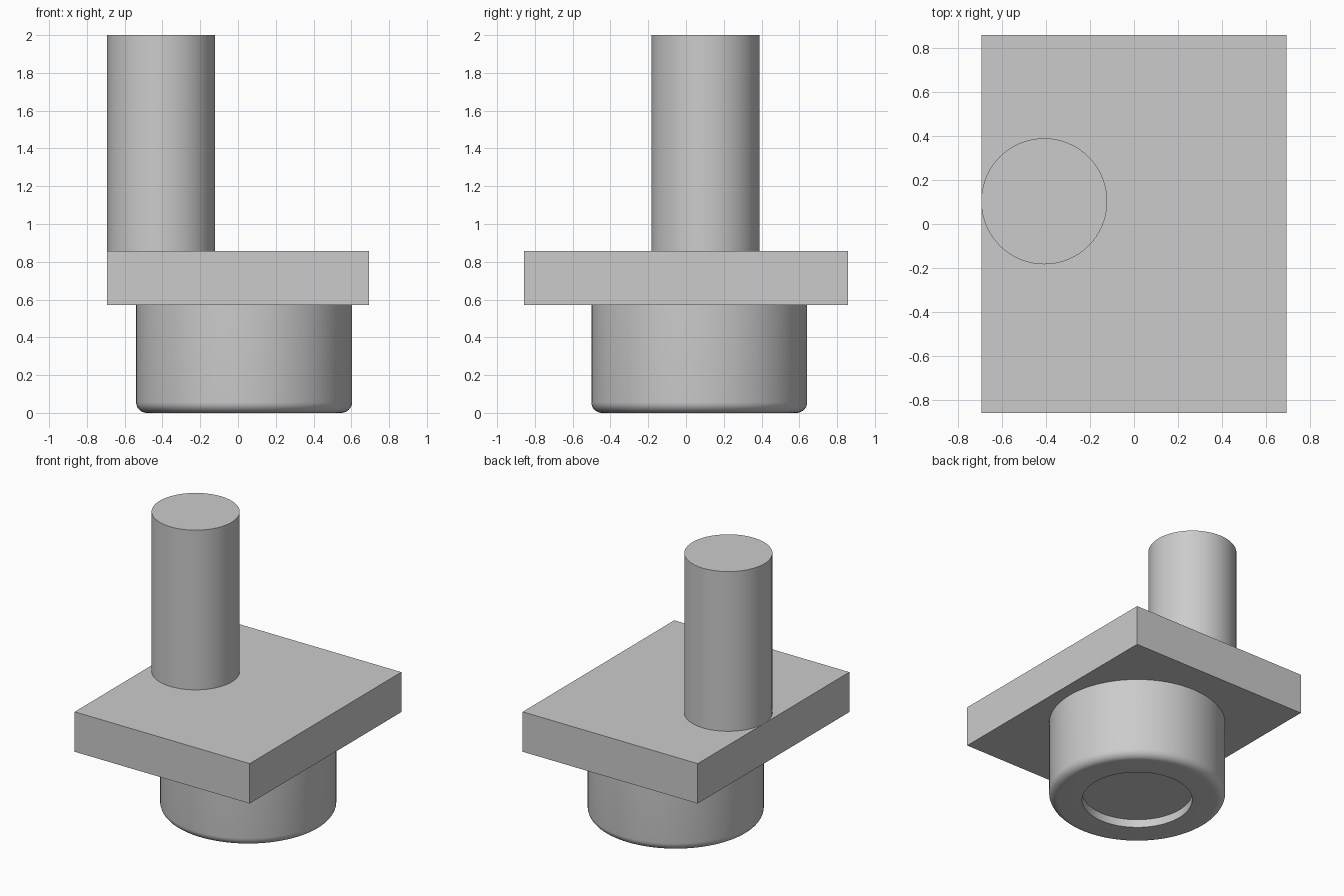
import bpy
import bmesh
import math

cube = bpy.data.objects.get("Cube")
if cube:
    bpy.data.objects.remove(cube, do_unlink=True)

U = 2 / 35  # base unit: every main size is a multiple of it

grey = bpy.data.materials.new("light_grey")
grey.use_nodes = True
colour = (0.6, 0.6, 0.6, 1)
grey.diffuse_color = colour
grey.node_tree.nodes["Principled BSDF"].inputs["Base Color"].default_value = colour


def add_object(name, bm, location, smooth=False):
    bmesh.ops.recalc_face_normals(bm, faces=bm.faces)
    mesh = bpy.data.meshes.new(name)
    bm.to_mesh(mesh)
    bm.free()
    obj = bpy.data.objects.new(name, mesh)
    bpy.context.collection.objects.link(obj)
    obj.location = location
    mesh.materials.append(grey)
    if smooth:
        bpy.ops.object.select_all(action='DESELECT')
        obj.select_set(True)
        bpy.context.view_layer.objects.active = obj
        bpy.ops.object.shade_smooth_by_angle(angle=math.radians(30))
    return obj


def lathe(name, profile, location, sides=96):
    """Revolve (radius, z) points about z; the ends on the axis close the solid."""
    bm = bmesh.new()
    verts = [bm.verts.new((r, 0, z)) for r, z in profile]
    edges = [bm.edges.new(pair) for pair in zip(verts, verts[1:])]
    bmesh.ops.spin(bm, geom=verts + edges, cent=(0, 0, 0), axis=(0, 0, 1),
                   angle=math.tau, steps=sides, use_duplicate=False)
    bmesh.ops.remove_doubles(bm, verts=bm.verts, dist=1e-5)
    return add_object(name, bm, location, smooth=True)


# Round boss with a filleted lower rim and a shallow recess underneath
boss_r, boss_h, fillet = 10 * U, 10 * U, U
rim = []
for i in range(9):
    a = math.pi / 2 * i / 8
    rim.append((boss_r - fillet + fillet * math.sin(a), fillet - fillet * math.cos(a)))
recess_r, recess_depth = 6.25 * U, U
boss_profile = [(0, recess_depth), (recess_r, recess_depth), (recess_r, 0)]
boss_profile += rim + [(boss_r, boss_h), (0, boss_h)]
lathe("round_boss", boss_profile, (0.032, 0.07, 0))

# Rectangular plate
plate_h = 5 * U
bm = bmesh.new()
bmesh.ops.create_cube(bm, size=1)
bmesh.ops.scale(bm, vec=(1.386, 30 * U, plate_h), verts=bm.verts)
add_object("plate", bm, (0, 0, boss_h + plate_h / 2))

# Tall cylindrical post, flush with the plate's right edge
post_r, post_h = 5 * U, 20 * U
lathe("post", [(0, 0), (post_r, 0), (post_r, post_h), (0, post_h)],
      (post_r - 0.693, 0.103, boss_h + plate_h))
